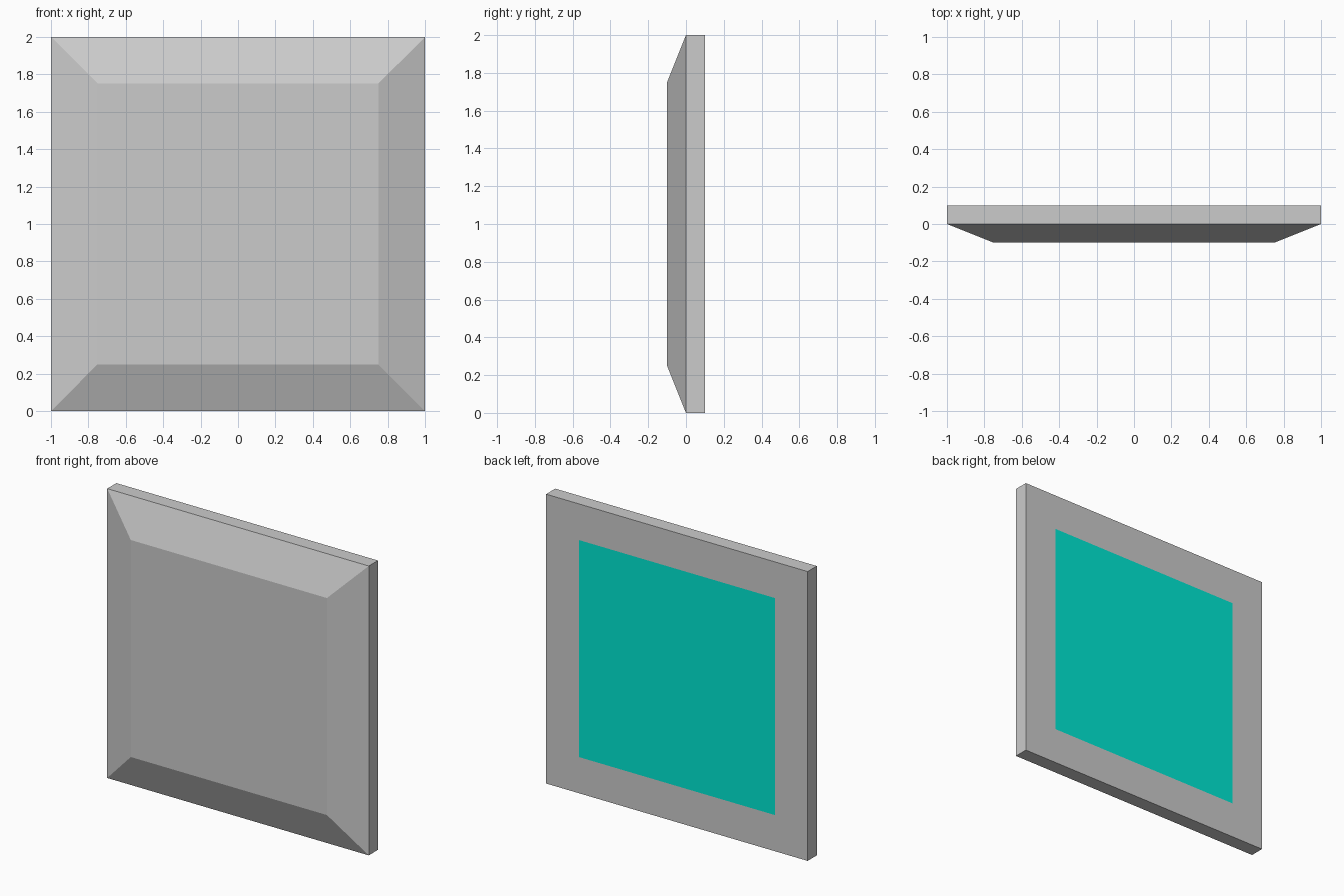
import bpy
import bmesh
from mathutils import Matrix, Vector

if "Cube" in bpy.data.objects:
    bpy.data.objects.remove(bpy.data.objects["Cube"])

SIZE, DEPTH, BORDER = 2.0, 0.1, 0.25

bm = bmesh.new()

# Flat square slab standing on z = 0
slab = Matrix.Translation((0, DEPTH / 2, SIZE / 2)) @ Matrix.Diagonal((SIZE, DEPTH, SIZE, 1))
bmesh.ops.create_cube(bm, size=1, matrix=slab)
bm.normal_update()


def inset_side(direction, push=0.0):
    """Inset the face looking along direction and push its centre outwards."""
    face = max(bm.faces, key=lambda f: f.normal.dot(direction))
    bmesh.ops.inset_region(bm, faces=[face], thickness=BORDER, use_even_offset=True)
    bmesh.ops.translate(bm, verts=face.verts, vec=direction * push)
    return face


# Raised front with sloping borders
inset_side(Vector((0, -1, 0)), DEPTH)

# Flush coloured square on the back
back = inset_side(Vector((0, 1, 0)))
back.material_index = 1

bm.normal_update()
mesh = bpy.data.meshes.new("bevelled_panel")
bm.to_mesh(mesh)
bm.free()

# Uncoloured slot for the body, teal for the back square
teal = bpy.data.materials.new("teal")
teal.diffuse_color = (0.0, 0.8, 0.65, 1)
teal.use_nodes = True
teal.node_tree.nodes["Principled BSDF"].inputs["Base Color"].default_value = teal.diffuse_color
mesh.materials.append(None)
mesh.materials.append(teal)

panel = bpy.data.objects.new("bevelled_panel", mesh)
bpy.context.collection.objects.link(panel)
